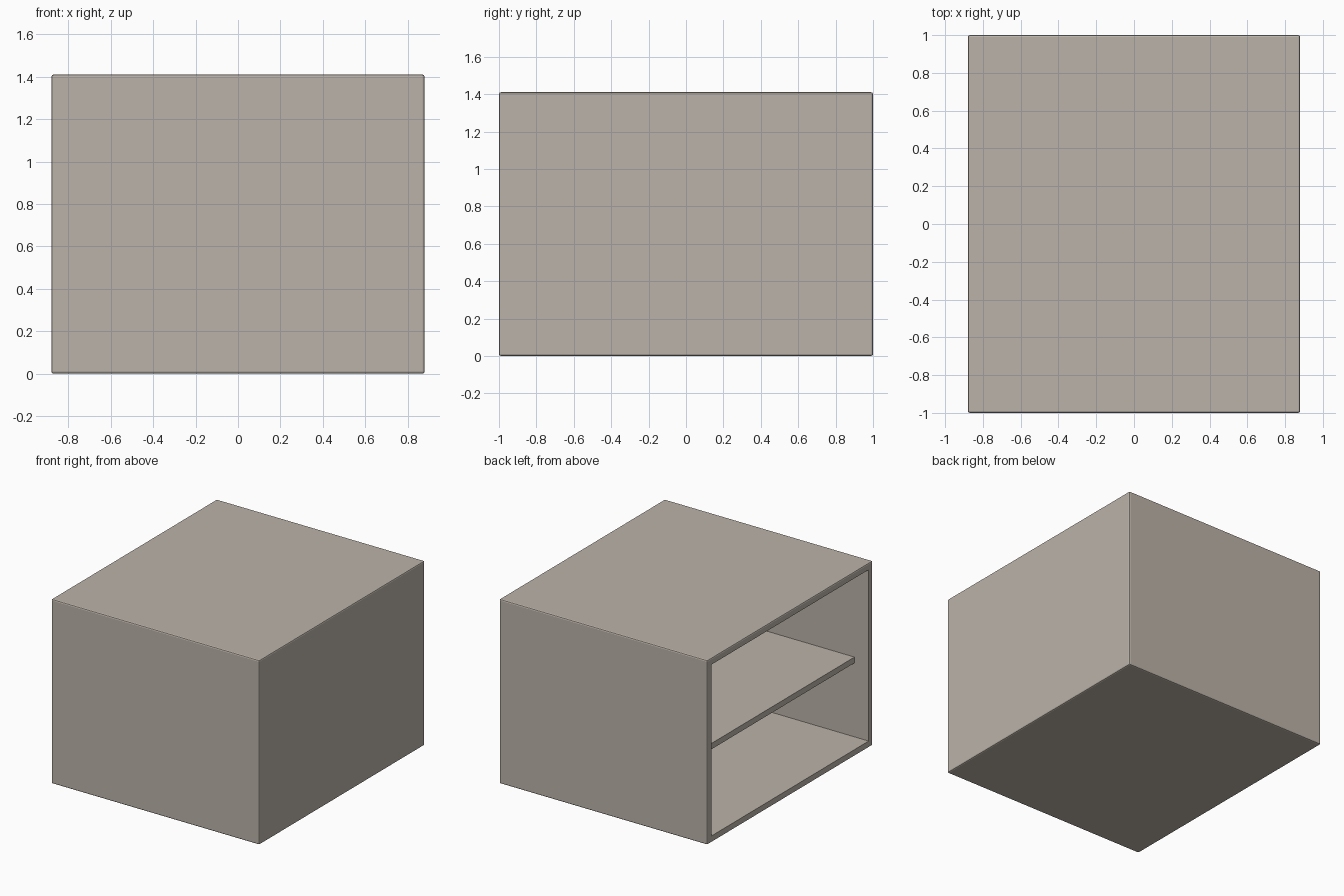
import bpy, bmesh
from mathutils import Vector

if "Cube" in bpy.data.objects:
    bpy.data.objects.remove(bpy.data.objects["Cube"])

W, D, H = 1.76, 2.0, 1.41   # overall size
T, B = 0.05, 0.01           # wall thickness, edge rounding

mat = bpy.data.materials.new("warm_grey")
mat.diffuse_color = (0.50, 0.45, 0.395, 1)
mat.use_nodes = True
mat.node_tree.nodes["Principled BSDF"].inputs["Base Color"].default_value = mat.diffuse_color


def box(bm, lo, hi):
    lo, hi = Vector(lo), Vector(hi)
    bmesh.ops.create_cube(bm, size=1)
    for v in bm.verts:
        v.co = Vector(((lo[i] + hi[i]) / 2 + v.co[i] * (hi[i] - lo[i]) for i in range(3)))


def finish(bm, name):
    bmesh.ops.recalc_face_normals(bm, faces=bm.faces)
    me = bpy.data.meshes.new(name)
    bm.to_mesh(me)
    bm.free()
    me.materials.append(mat)
    ob = bpy.data.objects.new(name, me)
    bpy.context.collection.objects.link(ob)
    return ob


# Cabinet shell: softened box, hollowed from the open -x side
bm = bmesh.new()
box(bm, (-W / 2, -D / 2, 0), (W / 2, D / 2, H))
bmesh.ops.bevel(bm, geom=bm.edges[:], offset=B, segments=2, profile=0.5, affect='EDGES')
mouth = min(bm.faces, key=lambda f: f.calc_center_median().x)
bmesh.ops.inset_individual(bm, faces=[mouth], thickness=T - B, use_even_offset=True)
inner = bmesh.ops.extrude_discrete_faces(bm, faces=[mouth])["faces"][0]
bmesh.ops.translate(bm, verts=inner.verts, vec=(W - T, 0, 0))
finish(bm, "cabinet_shell")

# Shelf, set back from the opening
bm = bmesh.new()
box(bm, (-W / 2 + 0.12, -D / 2 + T, 0.615), (W / 2 - T, D / 2 - T, 0.66))
finish(bm, "shelf")
